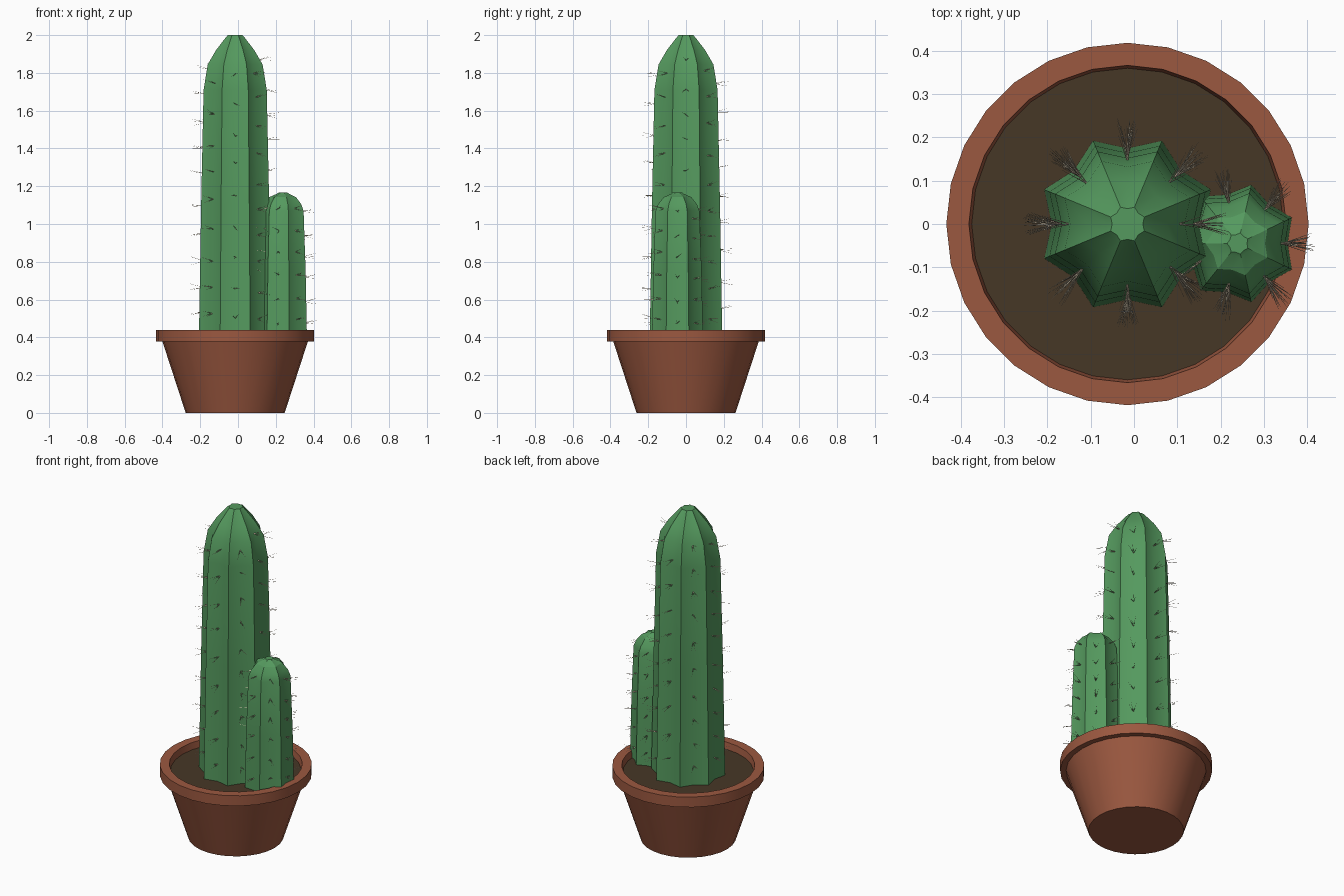
import bpy, bmesh, math, random
from mathutils import Vector

random.seed(7)
cube = bpy.data.objects.get("Cube")
if cube:
    bpy.data.objects.remove(cube, do_unlink=True)


def material(name, rgb):
    m = bpy.data.materials.new(name)
    m.use_nodes = True
    m.diffuse_color = (*rgb, 1)
    bsdf = next(n for n in m.node_tree.nodes if n.type == 'BSDF_PRINCIPLED')
    bsdf.inputs["Base Color"].default_value = (*rgb, 1)
    bsdf.inputs["Roughness"].default_value = 0.8
    return m


TERRACOTTA = material("terracotta", (0.33, 0.098, 0.051))
SOIL = material("soil", (0.061, 0.038, 0.019))
GREEN = material("cactus green", (0.09, 0.32, 0.112))
SPINE = material("spine cream", (0.70, 0.60, 0.44))


def finish(name, bm, mat, location, smooth=None):
    bmesh.ops.recalc_face_normals(bm, faces=bm.faces)
    mesh = bpy.data.meshes.new(name)
    bm.to_mesh(mesh)
    bm.free()
    mesh.materials.append(mat)
    ob = bpy.data.objects.new(name, mesh)
    ob.location = location
    bpy.context.collection.objects.link(ob)
    if smooth:
        bpy.ops.object.select_all(action='DESELECT')
        ob.select_set(True)
        bpy.context.view_layer.objects.active = ob
        bpy.ops.object.shade_smooth_by_angle(angle=math.radians(smooth))
    return ob


def stack(bm, profile, count, radius_at=lambda i: 1.0):
    """Bridge rings of (radius, height), with a cap at each end."""
    rings = []
    for r, z in profile:
        ring = []
        for i in range(count):
            a = math.tau * i / count
            k = r * radius_at(i)
            ring.append(bm.verts.new((k * math.cos(a), k * math.sin(a), z)))
        rings.append(ring)
    for low, high in zip(rings, rings[1:]):
        for i in range(count):
            j = (i + 1) % count
            bm.faces.new((low[i], low[j], high[j], high[i]))
    bm.faces.new(rings[0])
    bm.faces.new(rings[-1])


CENTRE = (-0.015, 0, 0)
SOIL_Z = 0.40

# Pot: tapered body, overhanging rim and hollow top
bm = bmesh.new()
stack(bm, [(0.262, 0), (0.385, 0.378), (0.418, 0.378), (0.418, 0.44),
           (0.366, 0.44), (0.355, 0.37)], 28)
finish("pot", bm, TERRACOTTA, CENTRE, 30)

# Soil disc inside the rim
bm = bmesh.new()
stack(bm, [(0.355, 0.375), (0.3595, SOIL_Z)], 28)
finish("soil", bm, SOIL, CENTRE, 30)


def interpolate(profile, z):
    for (r0, z0), (r1, z1) in zip(profile, profile[1:]):
        if z0 <= z <= z1:
            return r0 + (r1 - r0) * (z - z0) / (z1 - z0)
    return profile[-1][0]


def cactus(name, location, ribs, valley, profile, z_range, step, length):
    # Ribbed stem: even points are grooves, odd points are ridges
    bm = bmesh.new()
    stack(bm, profile, ribs * 2, lambda i: 1.0 if i % 2 else valley)
    finish(name + "_stem", bm, GREEN, location, 25)

    # Little fans of thin spines growing out along each groove
    bm = bmesh.new()
    for rib in range(ribs):
        base_angle = math.tau * rib / ribs
        z = z_range[0] + random.uniform(0, step * 0.5)
        while z < z_range[1]:
            r = interpolate(profile, z) * valley - 0.003
            root = Vector((r * math.cos(base_angle), r * math.sin(base_angle), z))
            for side in (-1, 0, 1):
                a = base_angle + side * 0.25 + random.uniform(-0.1, 0.1)
                direction = Vector((math.cos(a), math.sin(a),
                                    random.uniform(-0.3, 0.35))).normalized()
                size = length * random.uniform(0.8, 1.05)
                turn = direction.to_track_quat('Z', 'Y').to_matrix().to_4x4()
                turn.translation = root + direction * size / 2
                bmesh.ops.create_cone(bm, segments=3, radius1=0.0014, radius2=0.0004,
                                      depth=size, cap_ends=True, matrix=turn)
            z += step * random.uniform(0.85, 1.15)
    finish(name + "_spines", bm, SPINE, location)


# Tall main cactus with eight ribs
cactus("tall_cactus", CENTRE, 8, 0.84,
       [(0.208, SOIL_Z - 0.02), (0.195, 1.1), (0.181, 1.71), (0.157, 1.845),
        (0.110, 1.92), (0.056, 1.985), (0.042, 2.0)],
       (0.48, 1.87), 0.15, 0.08)

# Short side cactus with seven ribs
cactus("short_cactus", (0.24, -0.045, 0), 7, 0.83,
       [(0.139, SOIL_Z - 0.02), (0.131, 0.75), (0.119, 1.07), (0.105, 1.105),
        (0.075, 1.142), (0.034, 1.16), (0.025, 1.166)],
       (0.46, 1.10), 0.12, 0.07)
